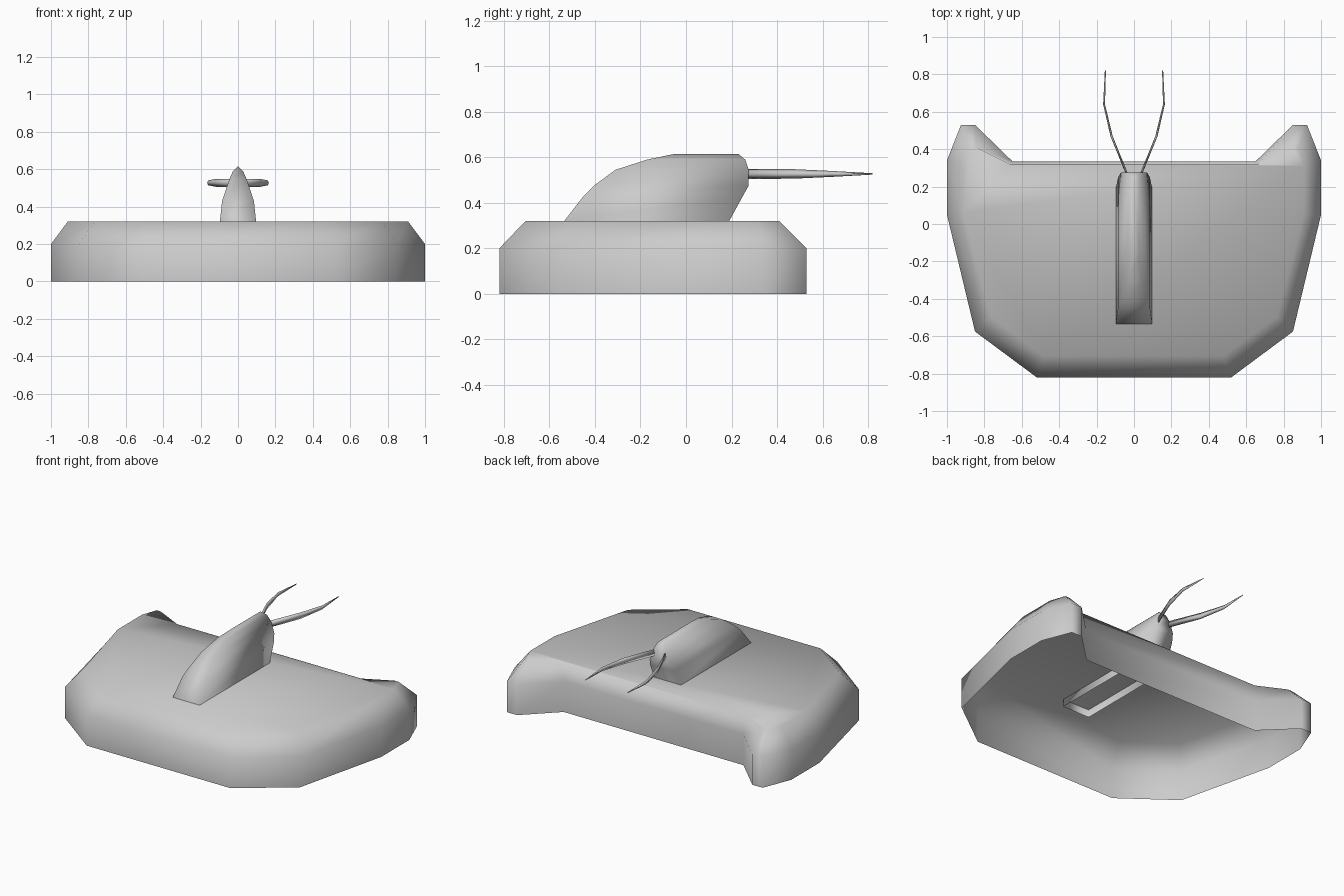
import bpy, bmesh

if "Cube" in bpy.data.objects:
    bpy.data.objects.remove(bpy.data.objects["Cube"])


def loft(name, rings, cap_start=False, cap_end=False):
    """Skin closed rings of equal point count into one smooth mesh."""
    bm = bmesh.new()
    vs = [[bm.verts.new(p) for p in ring] for ring in rings]
    n = len(rings[0])
    for a, b in zip(vs, vs[1:]):
        for i in range(n):
            j = (i + 1) % n
            bm.faces.new((a[i], a[j], b[j], b[i]))
    if cap_start:
        bm.faces.new(vs[0][::-1])
    if cap_end:
        bm.faces.new(vs[-1])
    bmesh.ops.remove_doubles(bm, verts=bm.verts, dist=1e-4)
    bmesh.ops.recalc_face_normals(bm, faces=bm.faces)
    for f in bm.faces:
        f.smooth = True
    me = bpy.data.meshes.new(name)
    bm.to_mesh(me)
    bm.free()
    ob = bpy.data.objects.new(name, me)
    bpy.context.collection.objects.link(ob)
    return ob


def outline(half, z):
    """Mirror a half outline across x = 0 into a closed ring."""
    pts = half + [(-x, y) for x, y in reversed(half)]
    return [(x, y, z) for x, y in pts]


# Shell body: open underneath, vertical walls, chamfered rim, flat top
wall = [(0.52, -0.82), (0.85, -0.575), (1.0, 0.05), (1.0, 0.34),
        (0.925, 0.53), (0.85, 0.53), (0.65, 0.335)]
top = [(0.48, -0.705), (0.765, -0.495), (0.91, 0.06), (0.91, 0.31),
       (0.875, 0.41), (0.845, 0.41), (0.665, 0.32)]
loft("shell_body", [outline(wall, 0), outline(wall, 0.2), outline(top, 0.32)],
     cap_end=True)

# Fin: rectangular levels (z, half width, front y, rear y) closing to a ridge
levels = [(0.27, 0.098, -0.535, 0.19), (0.32, 0.097, -0.535, 0.19),
          (0.43, 0.085, -0.45, 0.25), (0.475, 0.07, -0.405, 0.275),
          (0.545, 0.047, -0.31, 0.275), (0.59, 0.027, -0.17, 0.26),
          (0.615, 0.0, -0.05, 0.23)]
loft("fin", [[(-w, f, z), (w, f, z), (w, r, z), (-w, r, z)]
             for z, w, f, r in levels])

# Antennae: thin tapering blades (x, y, half width, half height)
path = [(0.035, 0.26, 0.006, 0.022), (0.12, 0.47, 0.006, 0.021),
        (0.16, 0.64, 0.005, 0.013), (0.153, 0.82, 0.003, 0.003)]
for side, label in ((-1, "left"), (1, "right")):
    loft("antenna_" + label,
         [[(side * (x + w), y, 0.527), (side * x, y, 0.527 + h),
           (side * (x - w), y, 0.527), (side * x, y, 0.527 - h)]
          for x, y, w, h in path], cap_start=True, cap_end=True)
